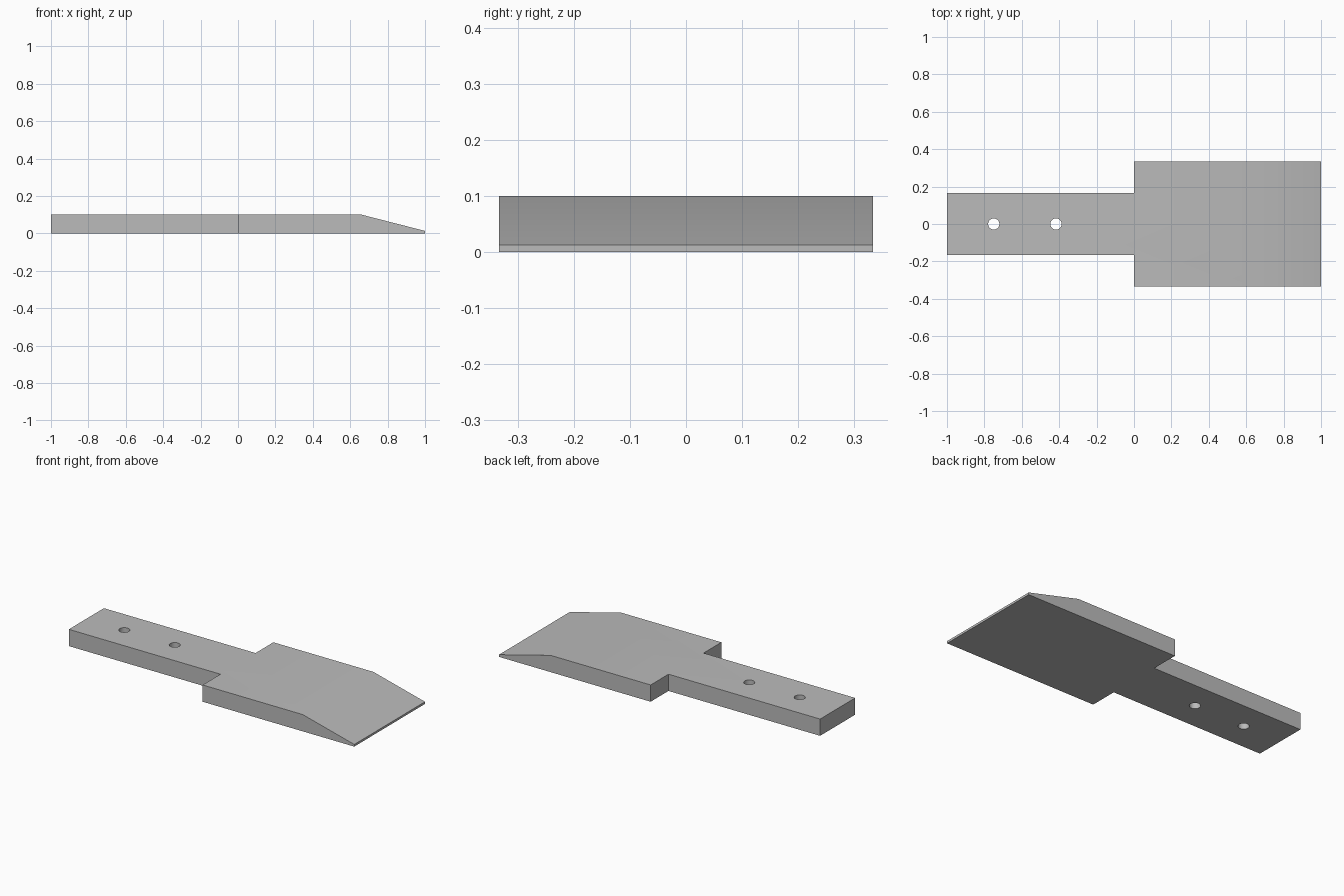
import bpy, bmesh, math

cube = bpy.data.objects.get("Cube")
if cube:
    bpy.data.objects.remove(cube, do_unlink=True)

HEIGHT, EDGE = 0.1, 0.013
HANDLE_W, BLADE_W = 0.165, 0.333
BEVEL_X = 0.66
HOLE_R = 0.03

steel = bpy.data.materials.new("grey steel")
steel.use_nodes = True
grey = (0.5, 0.5, 0.5, 1)
steel.diffuse_color = grey
steel.node_tree.nodes["Principled BSDF"].inputs["Base Color"].default_value = grey

# Scraper body: stepped outline, mirrored across y and extruded upwards
half = [(-1, HANDLE_W), (0, HANDLE_W), (0, BLADE_W), (1, BLADE_W)]
outline = [(x, -y) for x, y in half] + half[::-1]
bm = bmesh.new()
base = bm.faces.new([bm.verts.new((x, y, 0)) for x, y in outline])
top = bmesh.ops.extrude_face_region(bm, geom=[base])["geom"]
bmesh.ops.translate(bm, vec=(0, 0, HEIGHT),
                    verts=[v for v in top if isinstance(v, bmesh.types.BMVert)])

# Blade bevel: cut across, then drop the upper tip edge
bmesh.ops.bisect_plane(bm, geom=bm.verts[:] + bm.edges[:] + bm.faces[:],
                       plane_co=(BEVEL_X, 0, 0), plane_no=(1, 0, 0))
for v in bm.verts:
    if v.co.x > 0.99 and v.co.z > HEIGHT / 2:
        v.co.z = EDGE
bmesh.ops.recalc_face_normals(bm, faces=bm.faces[:])
mesh = bpy.data.meshes.new("scraper_body")
bm.to_mesh(mesh)
bm.free()
mesh.materials.append(steel)
body = bpy.data.objects.new("scraper_body", mesh)
bpy.context.collection.objects.link(body)

# Two screw holes through the handle
for x in (-0.75, -0.417):
    bpy.ops.mesh.primitive_cylinder_add(vertices=32, radius=HOLE_R, depth=0.4,
                                        location=(x, 0, HEIGHT / 2))
    cutter = bpy.context.object
    cutter.name = "hole_cutter"
    cutter.hide_render = True
    cutter.data.materials.append(steel)
    bpy.context.view_layer.objects.active = body
    mod = body.modifiers.new("hole", "BOOLEAN")
    mod.operation, mod.solver, mod.object = "DIFFERENCE", "EXACT", cutter
    bpy.ops.object.modifier_apply(modifier=mod.name)
    bpy.data.objects.remove(cutter, do_unlink=True)

# Soft bevel transition, crisp outer edges
bpy.ops.object.select_all(action="DESELECT")
body.select_set(True)
bpy.context.view_layer.objects.active = body
bpy.ops.object.shade_smooth_by_angle(angle=math.radians(30))
